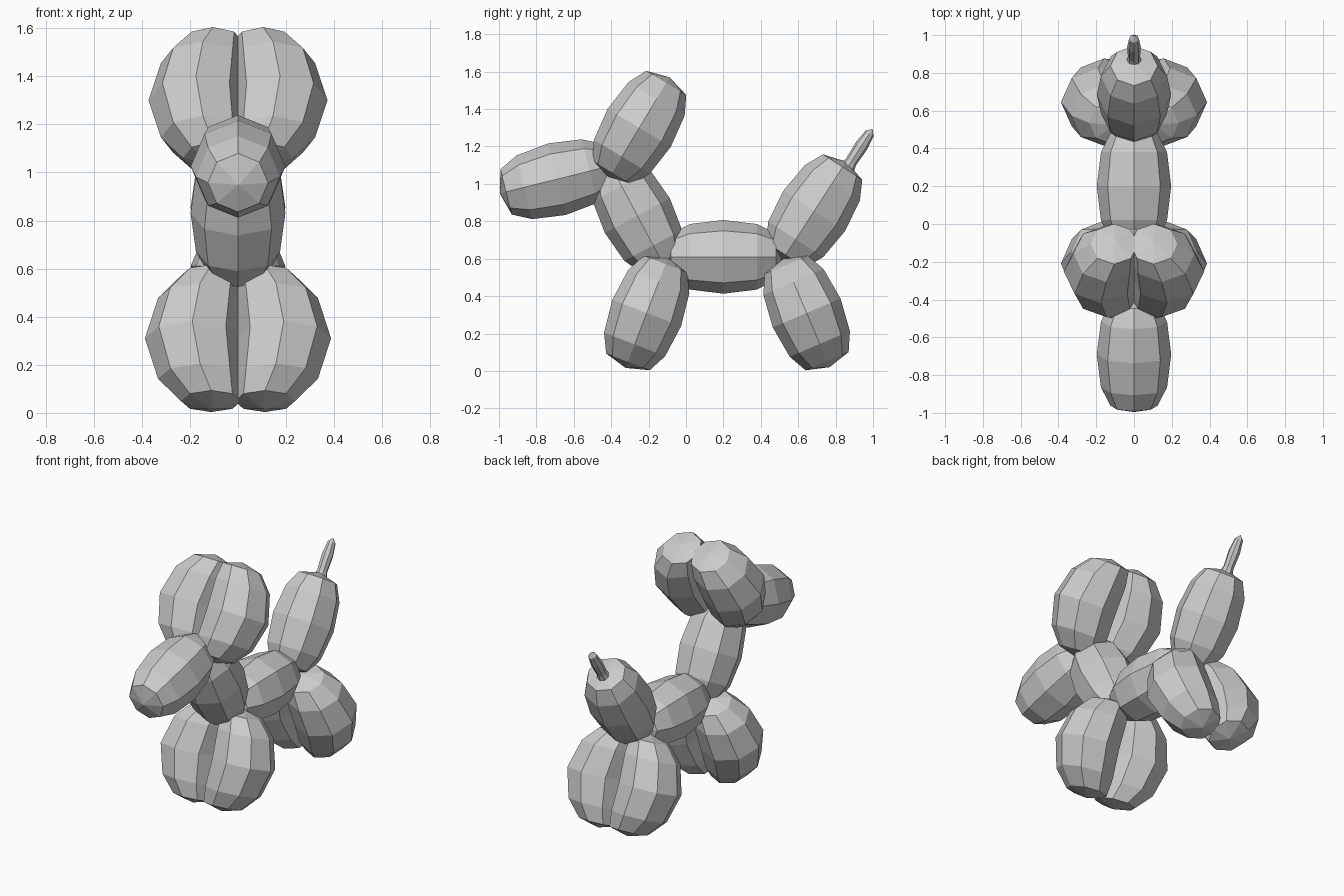
import bpy
import bmesh
import math
from mathutils import Vector

cube = bpy.data.objects.get("Cube")
if cube:
    bpy.data.objects.remove(cube, do_unlink=True)

SIDES = 8

grey = bpy.data.materials.new("balloon grey")
grey.use_nodes = True
grey.diffuse_color = (0.6, 0.6, 0.6, 1)
grey.node_tree.nodes["Principled BSDF"].inputs["Base Color"].default_value = (0.6, 0.6, 0.6, 1)

# Half outline of a balloon: distance along the axis, radius
HALF = [(0.0, 0.197), (0.18, 0.175), (0.28, 0.125), (0.315, 0.0)]
BALLOON = [(-t, r) for t, r in reversed(HALF[1:])] + HALF


def lathe(name, profile, centre, lean, side=0, bend=0.0):
    """Turn a profile about an axis leaning back by an angle; bend pulls the ends inward."""
    a = math.radians(lean)
    axis = Vector((0, math.sin(a), math.cos(a)))
    across = Vector((0, math.cos(a), -math.sin(a)))
    bm = bmesh.new()
    rings = []
    for t, r in profile:
        shift = -side * bend * min(abs(t), 0.29) ** 2
        mid = Vector(centre) + axis * t + Vector((shift, 0, 0))
        if r == 0:
            rings.append([bm.verts.new(mid)])
            continue
        angles = [math.tau * i / SIDES for i in range(SIDES)]
        rings.append([bm.verts.new(mid + Vector((r * math.cos(q), 0, 0))
                                   + across * r * math.sin(q)) for q in angles])
    for low, high in zip(rings, rings[1:]):
        for i in range(SIDES):
            j = (i + 1) % SIDES
            if len(low) == 1:
                bm.faces.new((low[0], high[j], high[i]))
            elif len(high) == 1:
                bm.faces.new((low[i], low[j], high[0]))
            else:
                bm.faces.new((low[i], low[j], high[j], high[i]))
    bmesh.ops.recalc_face_normals(bm, faces=bm.faces)
    mesh = bpy.data.meshes.new(name)
    bm.to_mesh(mesh)
    bm.free()
    mesh.materials.append(grey)
    obj = bpy.data.objects.new(name, mesh)
    bpy.context.collection.objects.link(obj)


# Single balloons along the spine
lathe("body", BALLOON, (0, 0.2, 0.61), 90)
lathe("neck", BALLOON, (0, -0.26, 0.83), -28)
lathe("snout", BALLOON, (0, -0.69, 1.025), 76)
lathe("rump_tail", BALLOON, (0, 0.685, 0.855), 33)

# Thin tip of the tail
TIP = [(0.0, 0.075), (0.03, 0.042), (0.07, 0.032), (0.17, 0.036), (0.25, 0.026), (0.28, 0.0)]
lathe("tail_tip", TIP, (0, 0.845, 1.06), 33)

# Paired balloons, bulging outward
for word, s in (("left", 1), ("right", -1)):
    lathe("front_leg_" + word, BALLOON, (s * 0.19, -0.21, 0.31), 21, s, 1.0)
    lathe("back_leg_" + word, BALLOON, (s * 0.19, 0.645, 0.31), -23, s, 1.0)
    lathe("ear_" + word, BALLOON, (s * 0.175, -0.25, 1.3), 31, s, 0.9)
